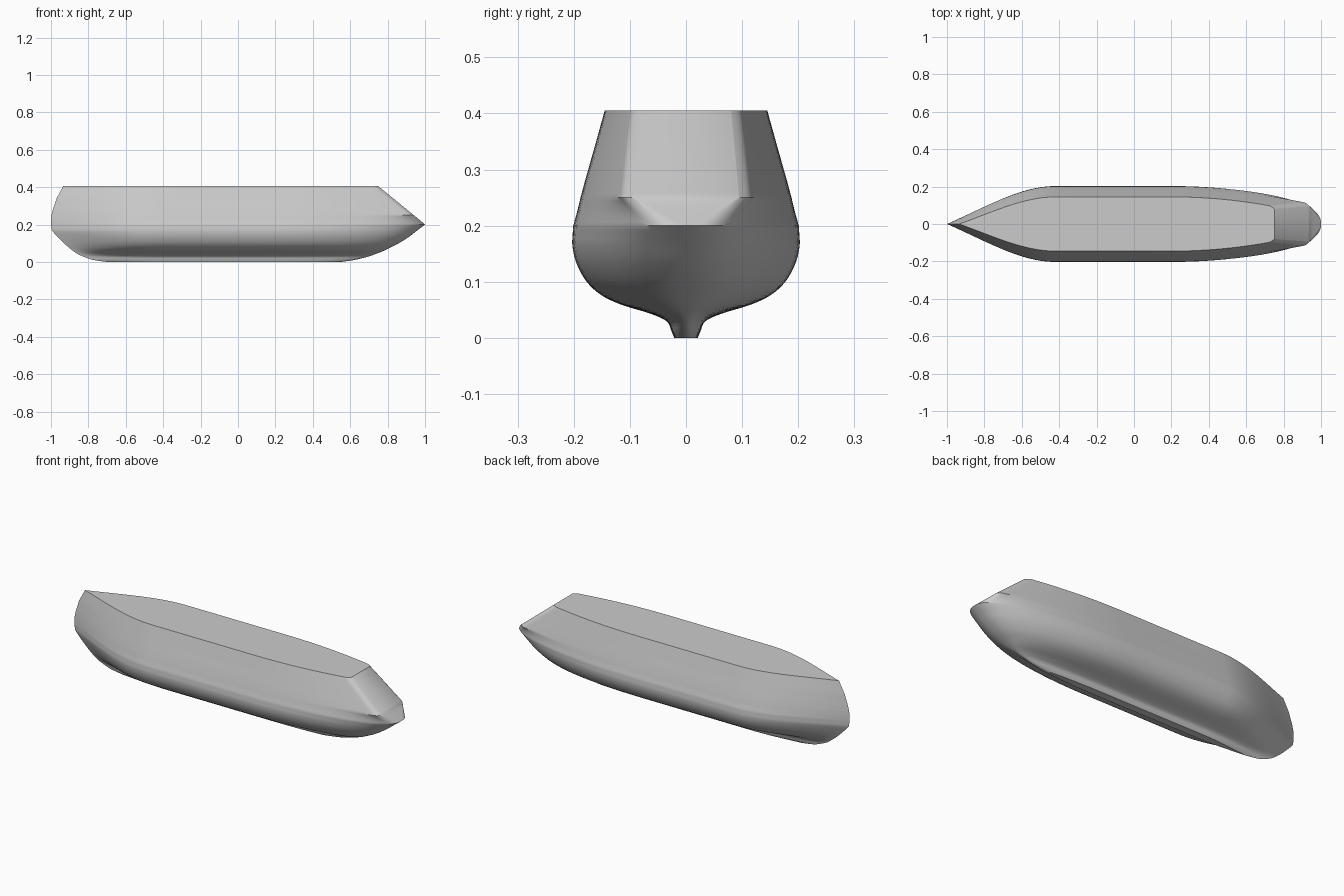
import bpy, bmesh

cube = bpy.data.objects.get("Cube")
if cube:
    bpy.data.objects.remove(cube, do_unlink=True)

SHOULDER, RUN = -0.42, 0.2      # ends of the parallel middle body
KNUCKLE, EDGE, DECK = 0.25, 0.2, 0.405

# Waterlines: height, half breadth, bow x, stern x
LEVELS = [
    (0.000, 0.021, -0.70, 0.55),
    (0.012, 0.026, -0.78, 0.63),
    (0.030, 0.035, -0.83, 0.70),
    (0.044, 0.066, -0.86, 0.74),
    (0.058, 0.112, -0.88, 0.775),
    (0.075, 0.149, -0.902, 0.81),
    (0.100, 0.177, -0.93, 0.86),
    (0.135, 0.196, -0.965, 0.915),
    (0.170, 0.203, -0.995, 0.96),
    (0.200, 0.201, -1.00, 1.00),
    (0.225, 0.194, -1.00, 0.97),
    (0.250, 0.188, -0.997, 0.94),
    (0.280, 0.180, -0.99, 0.903),
    (0.340, 0.163, -0.97, 0.83),
    (0.405, 0.145, -0.935, 0.75),
]


def refine(rows, steps=4):
    """Smooth the rounded lower body; the topsides stay straight."""
    out = []
    for i in range(len(rows) - 1):
        b, c = rows[i], rows[i + 1]
        a, d = rows[max(i - 1, 0)], rows[min(i + 2, len(rows) - 1)]
        curved = c[0] < EDGE
        for k in range(steps):
            t = k / steps
            row = []
            for p, q, r, s in zip(a, b, c, d):
                if curved:
                    row.append(0.5 * (2 * q + (r - p) * t + (2 * p - 5 * q + 4 * r - s) * t ** 2
                                      + (3 * q - p - 3 * r + s) * t ** 3))
                else:
                    row.append(q + (r - q) * t)
            out.append(row)
    return out + [rows[-1]]


def bow_plan(s):
    return 1.25 * s + 0.5 * s ** 2 - 0.75 * s ** 3


def stern_plan(t, z, length):
    """Rounded stern low down, wide transom with soft corners above."""
    rounded = max(0, 1 - t ** 1.9) ** 0.42
    fullness = 0.42 - 0.06 * max(0, z - KNUCKLE) / (DECK - KNUCKLE)
    square = 1 - fullness * t ** 2
    corner = max(0, 1 - (1 - t) * length / 0.03)
    square *= 1 - 0.14 * corner ** 2
    mix = min(1, max(0, (z - EDGE) / (KNUCKLE - EDGE)))
    return rounded * (1 - mix) + square * mix


def waterline(z, width, bow, stern):
    side = []
    for k in range(20):
        s = (k / 20) ** 1.3
        side.append((bow + (SHOULDER - bow) * s, width * bow_plan(s)))
    for k in range(6):
        side.append((SHOULDER + (RUN - SHOULDER) * k / 6, width))
    length = stern - RUN
    for k in range(33):
        t = 1 - (1 - k / 32) ** 2
        side.append((RUN + length * t, width * stern_plan(t, z, length)))
    return [(x, y, z) for x, y in side] + [(x, -y, z) for x, y in reversed(side)]


# Hull: skin the stacked waterlines, then close deck and keel
bm = bmesh.new()
rings = [[bm.verts.new(p) for p in waterline(*row)] for row in refine(LEVELS)]
count = len(rings[0])
for low, high in zip(rings, rings[1:]):
    for i in range(count):
        j = (i + 1) % count
        bm.faces.new((low[i], high[i], high[j], low[j]))
bm.faces.new(rings[0])
bm.faces.new(rings[-1])
bmesh.ops.remove_doubles(bm, verts=bm.verts, dist=0.00005)
bmesh.ops.recalc_face_normals(bm, faces=bm.faces)
mesh = bpy.data.meshes.new("hull")
bm.to_mesh(mesh)
bm.free()
hull = bpy.data.objects.new("hull", mesh)
bpy.context.collection.objects.link(hull)

# Plain grey paint
grey = bpy.data.materials.new("hull_grey")
grey.use_nodes = True
colour = (0.6, 0.6, 0.6, 1)
grey.diffuse_color = colour
grey.node_tree.nodes["Principled BSDF"].inputs["Base Color"].default_value = colour
mesh.materials.append(grey)

bpy.ops.object.select_all(action='DESELECT')
hull.select_set(True)
bpy.context.view_layer.objects.active = hull
bpy.ops.object.shade_smooth_by_angle(angle=0.6)
